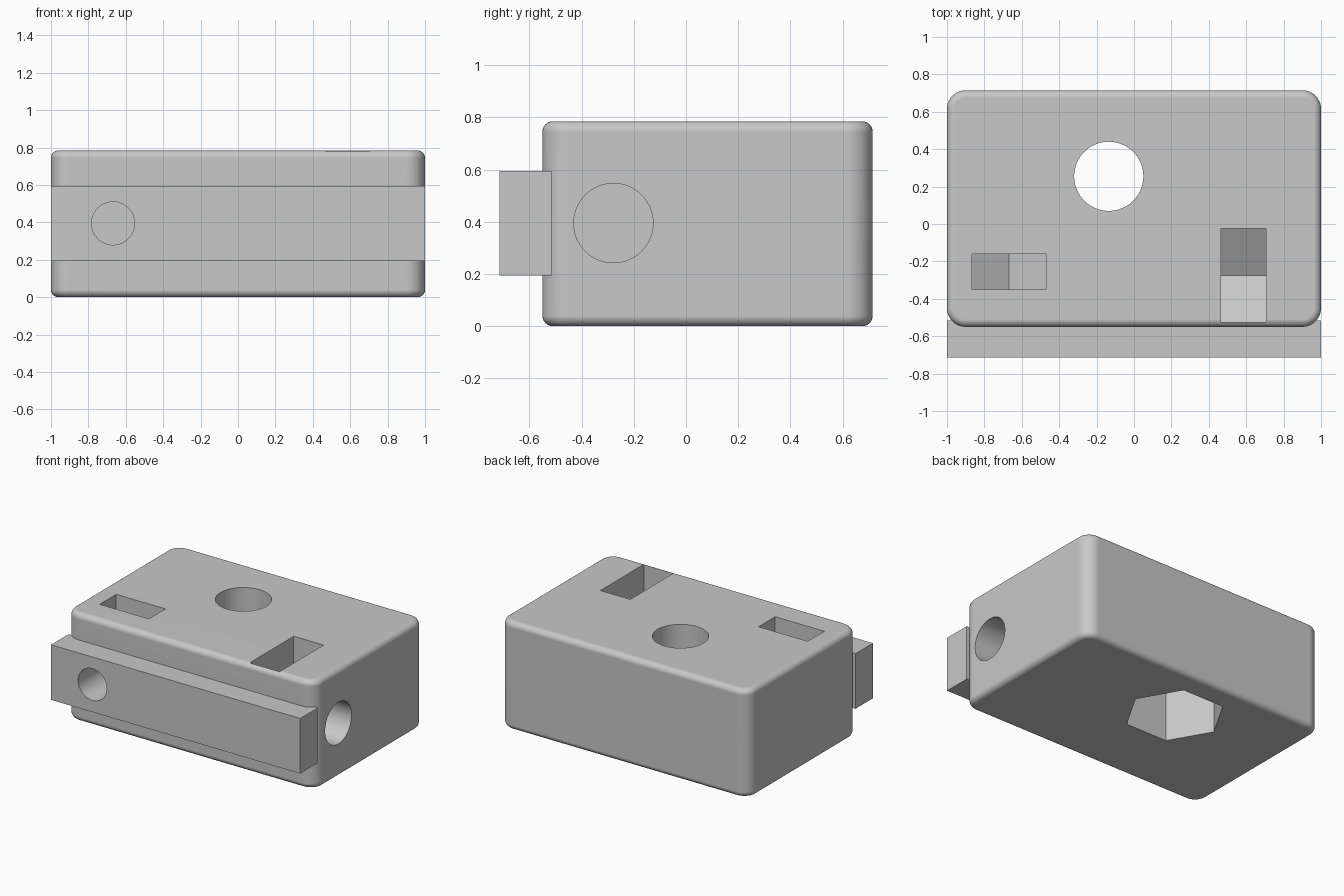
import bpy, bmesh, math
from mathutils import Vector

old = bpy.data.objects.get("Cube")
if old:
    bpy.data.objects.remove(old, do_unlink=True)

grey = bpy.data.materials.new("plain grey")
grey.use_nodes = True
colour = (0.58, 0.58, 0.58, 1)
grey.diffuse_color = colour
grey.node_tree.nodes["Principled BSDF"].inputs["Base Color"].default_value = colour

HEIGHT = 0.785
AXIS_Z = 0.395      # height of both horizontal screw holes


def make_object(name, bm):
    bmesh.ops.recalc_face_normals(bm, faces=bm.faces)
    mesh = bpy.data.meshes.new(name)
    bm.to_mesh(mesh)
    bm.free()
    mesh.materials.append(grey)
    obj = bpy.data.objects.new(name, mesh)
    bpy.context.collection.objects.link(obj)
    return obj


def prism(name, points, sweep):
    """Extrude a closed polygon along a vector."""
    bm = bmesh.new()
    face = bm.faces.new([bm.verts.new(p) for p in points])
    side = bmesh.ops.extrude_face_region(bm, geom=[face])["geom"]
    bmesh.ops.translate(bm, vec=sweep, verts=[v for v in side if isinstance(v, bmesh.types.BMVert)])
    return make_object(name, bm)


def rod(name, start, sweep, radius, sides=64):
    """Regular prism from a start point along a vector."""
    start, sweep = Vector(start), Vector(sweep)
    u = Vector((0, 1, 0)) if abs(sweep.x) > 0 else Vector((1, 0, 0))
    v = sweep.normalized().cross(u)
    angles = [math.tau * i / sides for i in range(sides)]
    return prism(name, [start + radius * (u * math.cos(a) + v * math.sin(a)) for a in angles], sweep)


def box(name, x, y, z):
    return prism(name, [(x[0], y[0], z[0]), (x[1], y[0], z[0]), (x[1], y[1], z[0]), (x[0], y[1], z[0])],
                 (0, 0, z[1] - z[0]))


def nut_slot(name, across, place, sweep):
    """Drop-in slot, pointed below, for a nut standing on edge."""
    half = across / 2
    r = half / math.cos(math.pi / 6)
    outline = [(-half, 1), (-half, AXIS_Z - r / 2), (0, AXIS_Z - r), (half, AXIS_Z - r / 2), (half, 1)]
    return prism(name, [place(u, z) for u, z in outline], sweep)


def combine(target, other, operation):
    mod = target.modifiers.new(operation.title(), 'BOOLEAN')
    mod.operation, mod.object, mod.solver = operation, other, 'EXACT'
    bpy.context.view_layer.objects.active = target
    bpy.ops.object.modifier_apply(modifier=mod.name)
    bpy.data.objects.remove(other, do_unlink=True)


# Block with wide vertical fillets and finer top and bottom fillets
block = box("clamp_block", (-1, 1), (-0.55, 0.715), (0, HEIGHT))
bm = bmesh.new()
bm.from_mesh(block.data)


def round_edges(rule, radius, segments):
    chosen = [e for e in bm.edges if rule(*[v.co.z for v in e.verts])]
    bmesh.ops.bevel(bm, geom=chosen, offset=radius, segments=segments, profile=0.5, affect='EDGES')


round_edges(lambda a, b: abs(a - b) > 0.1, 0.1, 10)
round_edges(lambda a, b: abs(a - b) < 0.001, 0.04, 6)
bm.to_mesh(block.data)
bm.free()

# Front rail
combine(block, box("front_rail", (-1, 1), (-0.715, -0.515), (0.195, 0.595)), 'UNION')

# Holes and nut pockets
cutters = [
    rod("vertical_hole", (-0.135, 0.255, -0.1), (0, 0, 1), 0.185),
    rod("bottom_nut_pocket", (-0.135, 0.255, -0.1), (0, 0, 0.5), 0.335, 6),
    rod("front_hole", (-0.668, -0.8, AXIS_Z), (0, 0.55, 0), 0.115),
    rod("side_hole", (1.1, -0.278, AXIS_Z), (-0.52, 0, 0), 0.152),
    nut_slot("front_nut_slot", 0.395, lambda u, z: (-0.668 + u, -0.35, z), (0, 0.19, 0)),
    nut_slot("side_nut_slot", 0.5, lambda u, z: (0.465, -0.275 + u, z), (0.24, 0, 0)),
]
for cutter in cutters:
    combine(block, cutter, 'DIFFERENCE')

# Smooth fillets and bores, flat planes
for o in bpy.context.selected_objects:
    o.select_set(False)
block.select_set(True)
bpy.context.view_layer.objects.active = block
bpy.ops.object.shade_smooth_by_angle(angle=math.radians(30))
weighted = block.modifiers.new("Weighted normals", 'WEIGHTED_NORMAL')
weighted.keep_sharp = True
